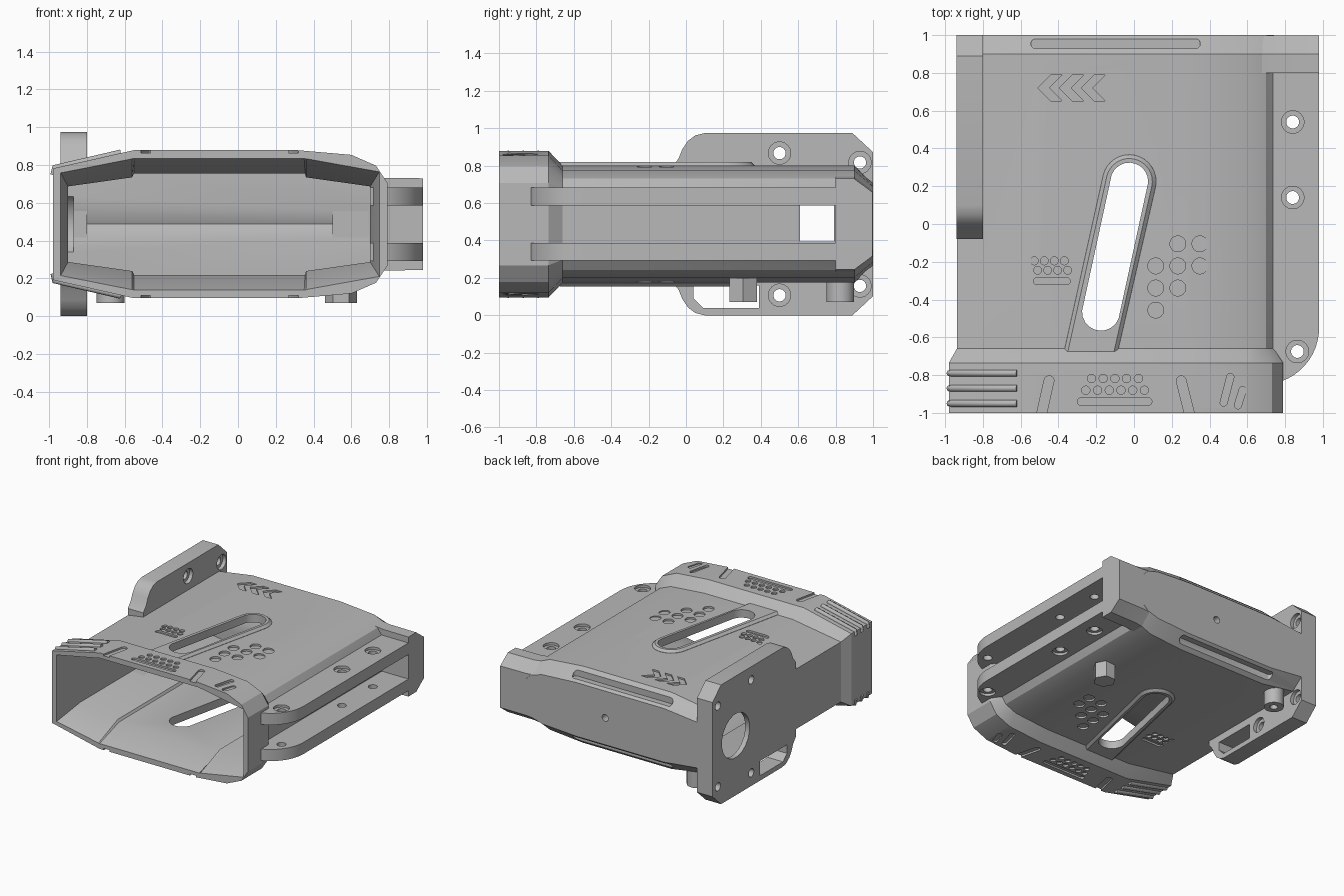
import bpy, bmesh, math
from mathutils import Vector

if "Cube" in bpy.data.objects:
    bpy.data.objects.remove(bpy.data.objects["Cube"])

MID = 0.487          # height of the mirror plane
grey = bpy.data.materials.new("plain grey")
grey.use_nodes = True
grey.diffuse_color = (0.48, 0.48, 0.48, 1)
grey.node_tree.nodes["Principled BSDF"].inputs["Base Color"].default_value = grey.diffuse_color


def add_loft(bm, rings):
    rows = [[bm.verts.new(p) for p in ring] for ring in rings]
    n = len(rows[0])
    for a, b in zip(rows, rows[1:]):
        for i in range(n):
            bm.faces.new((a[i], a[(i + 1) % n], b[(i + 1) % n], b[i]))
    bm.faces.new(rows[0])
    bm.faces.new(rows[-1][::-1])


def make(name, lofts):
    """One object made of one or more closed lofts."""
    bm = bmesh.new()
    for rings in lofts:
        add_loft(bm, rings)
    bmesh.ops.recalc_face_normals(bm, faces=bm.faces)
    mesh = bpy.data.meshes.new(name)
    bm.to_mesh(mesh)
    bm.free()
    mesh.materials.append(grey)
    ob = bpy.data.objects.new(name, mesh)
    bpy.context.collection.objects.link(ob)
    return ob


def prism(pts, lo, hi, axis="z"):
    if axis == "x":
        return [[(c, p, q) for p, q in pts] for c in (lo, hi)]
    if axis == "y":
        return [[(p, c, q) for p, q in pts] for c in (lo, hi)]
    return [[(p, q, c) for p, q in pts] for c in (lo, hi)]


def capsule(x0, y0, x1, y1, r, n=10):
    a = math.atan2(y1 - y0, x1 - x0)
    pts = []
    for cx, cy, start in ((x1, y1, a - math.pi / 2), (x0, y0, a + math.pi / 2)):
        for i in range(n):
            t = start + (i + 0.5) * math.pi / n
            pts.append((cx + r * math.cos(t), cy + r * math.sin(t)))
    return pts


def disc(x, y, r):
    return capsule(x, y, x, y, r)


def box(x0, x1, y0, y1):
    return [(x0, y0), (x1, y0), (x1, y1), (x0, y1)]


def section(half, y, k=1.0):
    """Closed cross-section mirrored about the middle height."""
    return ([(x, y, MID + h * k) for x, h in half]
            + [(x, y, MID - h * k) for x, h in reversed(half)])


def cut(cutter, *targets):
    for ob in targets:
        mod = ob.modifiers.new("cut", "BOOLEAN")
        mod.operation, mod.solver, mod.object = "DIFFERENCE", "EXACT", cutter
        bpy.context.view_layer.objects.active = ob
        bpy.ops.object.modifier_apply(modifier=mod.name)
    bpy.data.objects.remove(cutter)


def level(s, lo, hi):
    return sorted((MID + s * lo, MID + s * hi))


# Main shell with flared front collar and chamfered back
collar = [(-.98, .295), (-.55, .392), (.31, .392), (.6, .367), (.73, .31), (.79, .22)]
body = [(-.938, .245), (-.5, .313), (.3, .313), (.6, .287), (.7, .245), (.74, .19)]
opening = [(-.94, .275), (-.56, .35), (-.55, .352), (.35, .352), (.36, .35), (.75, .28)]
inner = [(-.9, .2), (-.56, .248), (-.55, .268), (.355, .268), (.36, .248), (.7, .2)]
shell = make("shell", [[section(collar, -1), section(collar, -.735), section(body, -.66),
                        section(body, .9), section(body, 1, .7)]])

# Back corner block reaching out past the rails
corner = [(.5, .28), (.74, .245), (.98, .243)]
back_corner = make("back_corner", [[section(corner, .8), section(corner, .9),
                                    section(corner, .998, .7)]])

# Tall mounting plate along one side
edge = [(-.08, .3), (-.04, .35), (-.02, .4), (.01, .445), (.05, .475), (.1, .487),
        (.89, .487), (1, .385)]
outline = [(y, MID + h) for y, h in edge] + [(y, MID - h) for y, h in reversed(edge)]
side_plate = make("side_plate", [prism(outline, -.94, -.8, "x")])

# Hollow interior, with a shallow trough along the back wall
cut(make("interior_cutter", [[section(opening, -1.01), section(inner, -.75),
                              section(inner, .8)]]), shell, side_plate)
trough = [(.78, MID - .07), (.8, MID - .07), (.83, MID), (.8, MID + .07), (.78, MID + .07)]
cut(make("trough_cutter", [prism(trough, -.89, .69, "x")]), shell)

# Side window, round side opening, plate window, screw holes
cut(make("window_cutter", [prism(box(.61, .79, .395, .59), .6, .82, "x")]), shell)
cut(make("round_cutter", [prism(disc(.7, MID, .18), -1, -.87, "x")]), shell, side_plate)
window = [(.04, .16), (.04, .09), (.09, .04), (.39, .04), (.39, .16)]
cut(make("plate_window_cutter", [prism(window, -1, -.7, "x")]), side_plate)
screws = [(y, MID + s * h) for y, h in ((.5, .38), (.93, .33)) for s in (1, -1)]
cut(make("screw_cutter", [prism(disc(y, z, .033), -1, -.7, "x") for y, z in screws]),
    side_plate)
cut(make("counterbore_cutter", [prism(disc(y, z, .06), -.83, -.7, "x") for y, z in screws]),
    side_plate)
cut(make("back_hole_cutter", [prism(disc(.03, MID, .028), .93, 1.1, "y")]), shell)

parts = [shell, back_corner, side_plate]

# Twin rails with rounded front ends
plan = [(.7, .82), (.98, .82)]
plan += [(.68 + .3 * math.cos(t), -.55 - .3 * math.sin(t))
         for t in (math.radians(7 * i) for i in range(11))]
plan += [(.7, -.84)]
rail_holes = [(.84, .54), (.84, .14), (.865, -.675)]
for s, side in ((1, "upper"), (-1, "lower")):
    rail = make(side + "_rail", [prism(plan, *level(s, .1, .195))])
    cut(make("hole_cutter", [prism(disc(x, y, .034), 0, 1) for x, y in rail_holes]), rail)
    cut(make("sink_cutter", [prism(disc(x, y, .06), *level(s, .175, .3))
                             for x, y in rail_holes]), rail)
    parts.append(rail)

# Raised frame around the long slanted slot
low, top = Vector((-.175, -.465)), Vector((-.025, .225))
lean = math.atan2(top.y - low.y, top.x - low.x)


def frame_ring(r, z):
    arc = [lean - math.pi / 2 + i * math.pi / 16 for i in range(17)]
    pts = [(top.x + r * math.cos(t), top.y + r * math.sin(t), z) for t in arc]
    mid_x = -.228
    return pts + [(mid_x - r, -.675, z), (mid_x + r, -.675, z)]


for s, side in ((1, "upper"), (-1, "lower")):
    parts.append(make(side + "_slot_frame", [[frame_ring(.145, MID + s * .29),
                      frame_ring(.142, MID + s * .315), frame_ring(.122, MID + s * .333)]]))
cut(make("slot_cutter", [prism(capsule(*low, *top, .1), -.1, 1.1)]), shell, *parts[-2:])

# Engraved dots, bars and chevrons
body_marks = [disc(.115 + .117 * i, -.105 - .117 * j, .042)
              for i, j in ((1, 0), (2, 0), (0, 1), (1, 1), (2, 1), (0, 2), (1, 2), (0, 3))]
body_marks += [disc(-.528 + .053 * i + .018 * j, -.195 - .05 * j, .021)
               for i in range(4) for j in range(2)]
body_marks.append(capsule(-.515, -.303, -.355, -.303, .018))
collar_marks = [disc(-.225 + .062 * i, -.818, .022) for i in range(5)]
collar_marks += [disc(-.255 + .062 * i, -.88, .022) for i in range(6)]
collar_marks += [capsule(-.28, -.94, .075, -.94, .02),
                 capsule(-.495, -1.03, -.45, -.83, .026),
                 capsule(.3, -1.03, .25, -.83, .026)]
slope_marks = [capsule(.51, -.81, .475, -.945, .019), capsule(.575, -.88, .55, -.96, .019)]
chevrons = [[(x, .72), (x + .07, .79), (x + .13, .79), (x + .06, .72), (x + .13, .65),
             (x + .07, .65)] for x in (-.51, -.395, -.28)]
back_groove = [capsule(-.52, .955, .325, .955, .026)]
for s in (1, -1):
    groups = [(body_marks, .298), (collar_marks, .378), (slope_marks, .36), (back_groove, .235)]
    if s > 0:
        groups.append((chevrons, .3))
    cut(make("mark_cutter", [prism(p, *level(s, h, .5)) for g, h in groups for p in g]), shell)

# Grip ridges wrapping the collar corner
for s, side in ((1, "upper"), (-1, "lower")):
    for i in range(3):
        y = -.79 - .08 * i
        curve = bpy.data.curves.new("ridge", "CURVE")
        curve.dimensions, curve.bevel_depth, curve.use_fill_caps = "3D", .018, True
        curve.bevel_resolution = 2
        spline = curve.splines.new("POLY")
        path = [(-.62, .377), (-.968, .299), (-.975, .26)]
        spline.points.add(len(path) - 1)
        for point, (x, h) in zip(spline.points, path):
            point.co = (x, y, MID + s * h, 1)
        curve.materials.append(grey)
        ob = bpy.data.objects.new(f"{side}_grip_ridge_{i + 1}", curve)
        bpy.context.collection.objects.link(ob)

# Pegs under the body
hexagon = [(.545 + .085 * math.cos(i * math.pi / 3), .305 + .085 * math.sin(i * math.pi / 3))
           for i in range(6)]
parts.append(make("hex_peg", [prism(hexagon, .07, .2)]))
round_peg = make("round_peg", [prism(disc(-.675, .825, .075), .07, .22)])
cut(make("peg_hole_cutter", [prism(disc(-.675, .825, .03), 0, .15)]), round_peg)
parts.append(round_peg)

# Smooth round parts, keep hard edges crisp
bpy.ops.object.select_all(action="DESELECT")
for ob in parts:
    ob.select_set(True)
bpy.context.view_layer.objects.active = shell
bpy.ops.object.shade_smooth_by_angle(angle=math.radians(25))
